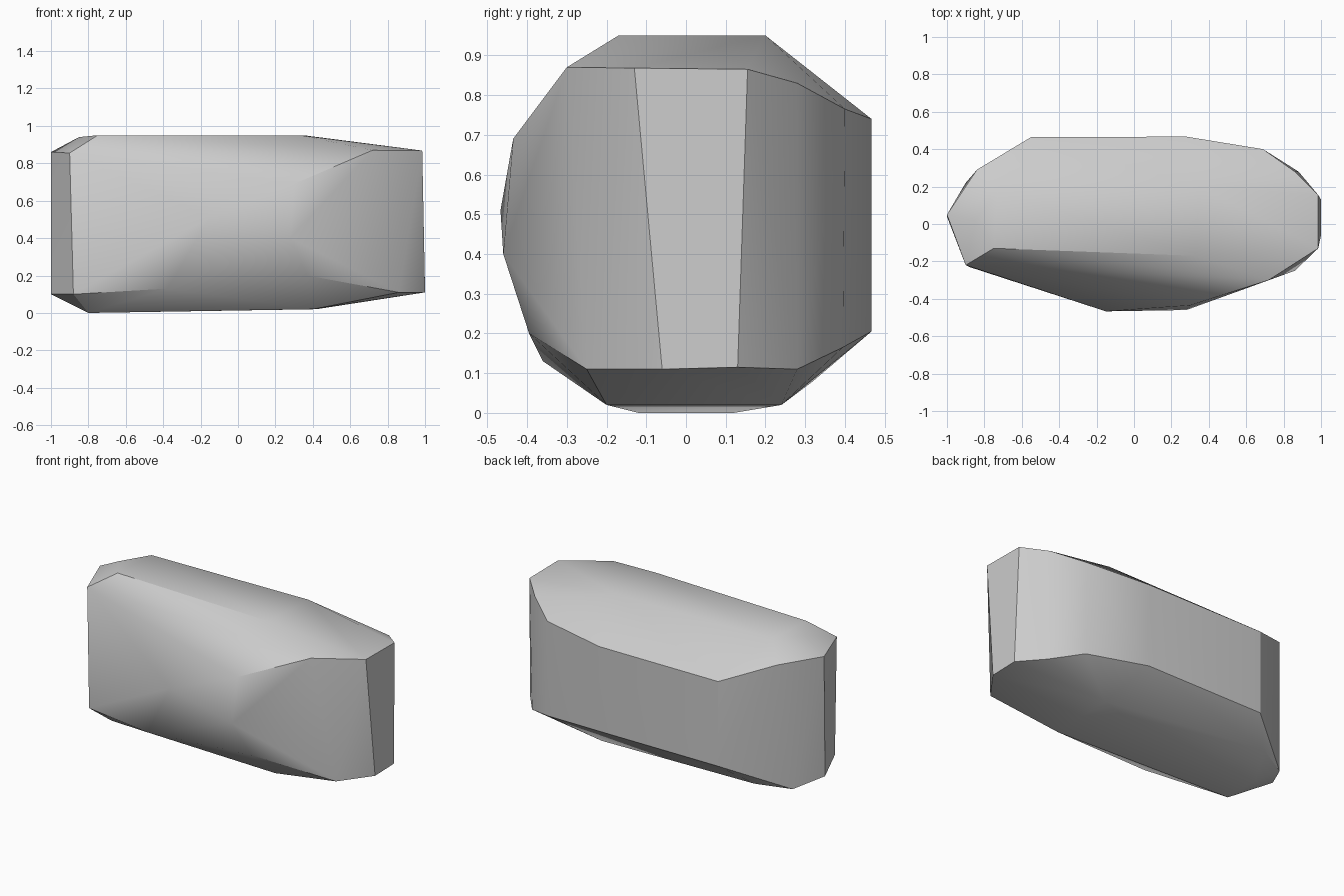
import bpy
import bmesh
import math

cube = bpy.data.objects.get("Cube")
if cube:
    bpy.data.objects.remove(cube)

# Stone colour
stone = bpy.data.materials.new("stone_grey")
stone.use_nodes = True
grey = (0.6, 0.6, 0.6, 1)
stone.diffuse_color = grey
stone.node_tree.nodes["Principled BSDF"].inputs["Base Color"].default_value = grey

# Corners of the rock, wrapped by a convex hull
top_plateau = [(-.75, -.13, .95), (-.73, .18, .95), (.35, .2, .95),
               (.33, -.17, .95), (-.85, .02, .94)]
upper_rim = [(-1, .05, .86), (-.9, -.22, .855), (.72, -.3, .87), (.985, -.13, .868),
             (.985, .155, .865), (.86, .28, .83), (.69, .4, .765), (.28, .467, .74),
             (-.55, .465, .74), (-.84, .29, .855)]
front_bulge = [(.3, -.435, .69), (-.15, -.467, .51), (.28, -.46, .4), (.37, -.395, .2)]
lower_rim = [(-1, .04, .1), (-.88, -.23, .1), (-.38, -.36, .13), (.86, -.25, .11),
             (1, -.06, .11), (1, .13, .115), (.88, .28, .11), (.69, .395, .165),
             (.28, .467, .205), (-.55, .465, .205), (-.7, .32, .08), (-.9, .22, .06)]
base = [(-.8, -.12, 0), (-.8, .12, 0), (.42, .24, .02), (.4, -.2, .02)]

bm = bmesh.new()
for co in top_plateau + upper_rim + front_bulge + lower_rim + base:
    bm.verts.new(co)
hull = bmesh.ops.convex_hull(bm, input=bm.verts)
spare = {g for g in hull["geom_interior"] + hull["geom_unused"]
         if isinstance(g, bmesh.types.BMVert)}
bmesh.ops.delete(bm, geom=list(spare), context='VERTS')
bmesh.ops.recalc_face_normals(bm, faces=bm.faces)

mesh = bpy.data.meshes.new("rock")
bm.to_mesh(mesh)
bm.free()
mesh.materials.append(stone)
rock = bpy.data.objects.new("rock", mesh)
bpy.context.collection.objects.link(rock)

# Soft facets with crisp rims
bpy.ops.object.select_all(action='DESELECT')
rock.select_set(True)
bpy.context.view_layer.objects.active = rock
bpy.ops.object.shade_smooth_by_angle(angle=math.radians(30))
